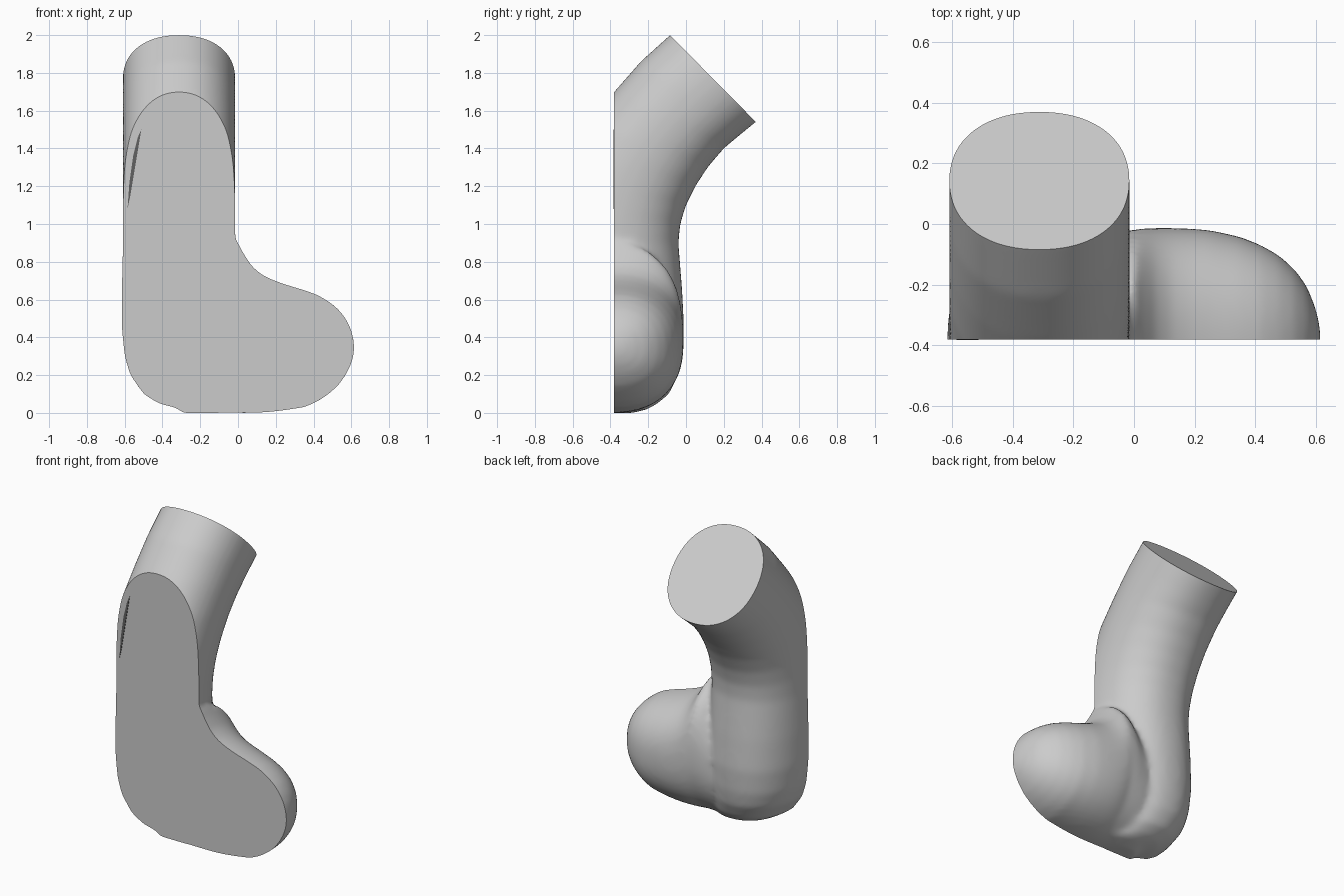
import bpy, bmesh
from math import cos, sin, tau
from mathutils import Vector

if "Cube" in bpy.data.objects:
    bpy.data.objects.remove(bpy.data.objects["Cube"])

CUT_Y = -0.38
X_AXIS, Y_AXIS = Vector((1, 0, 0)), Vector((0, 1, 0))


def material(name, value):
    mat = bpy.data.materials.new(name)
    mat.use_nodes = True
    colour = (value, value, value, 1)
    mat.diffuse_color = colour
    mat.node_tree.nodes["Principled BSDF"].inputs["Base Color"].default_value = colour
    return mat


def power(t, n):
    return (1 if t >= 0 else -1) * abs(t) ** (2 / n)


def ring(bm, centre, u, v, n, count=64):
    """Rounded oval spanned by the half-axes u and v."""
    return [bm.verts.new(centre + u * power(cos(tau * i / count), n)
                         + v * power(sin(tau * i / count), n)) for i in range(count)]


def loft(bm, rings):
    for a, b in zip(rings, rings[1:]):
        for i in range(len(a)):
            j = (i + 1) % len(a)
            bm.faces.new((a[i], a[j], b[j], b[i]))
    bm.faces.new(rings[0][::-1])
    bm.faces.new(rings[-1])


bm = bmesh.new()

# Heel and ankle: height, depth, centre x, half width
heel = [(0, .10, -.2, .1), (.02, .18, -.15, .15), (.05, .23, -.22, .2),
        (.1, .29, -.26, .24), (.2, .34, -.295, .275), (.3, .36, -.305, .295),
        (.45, .37, -.31, .305), (.65, .36, -.313, .302)]
rings = [ring(bm, Vector((cx, CUT_Y, z)), X_AXIS * rx, Y_AXIS * d, 2.2)
         for z, d, cx, rx in heel]

# Bent leg: back y, z and front y, z of each tilted ring
bend = [(-.04, .9, -.72, .9), (-.03, 1.0, -.71, 1.05), (0, 1.1, -.68, 1.2),
        (.05, 1.2, -.62, 1.36), (.115, 1.3, -.52, 1.53), (.2, 1.4, -.38, 1.7),
        (.29, 1.475, -.24, 1.86), (.37, 1.54, -.085, 2.0), (.46, 1.62, .02, 2.09)]
for by, bz, fy, fz in bend:
    back, front = Vector((-.312, by, bz)), Vector((-.312, fy, fz))
    rings.append(ring(bm, (back + front) / 2, X_AXIS * .297, (back - front) / 2, 2.2))
loft(bm, rings)

# Foot: x, bottom, top, half depth
foot = [(-.3, .06, .66, .3), (-.12, .005, .78, .34), (-.05, 0, .88, .355),
        (0, 0, .9, .36), (.025, 0, .85, .365), (.07, 0, .78, .367),
        (.12, .002, .735, .367), (.18, .006, .705, .365), (.25, .015, .68, .36),
        (.35, .03, .65, .338), (.42, .06, .625, .31), (.48, .1, .59, .275),
        (.53, .145, .55, .23), (.57, .2, .5, .175), (.6, .26, .44, .1),
        (.615, .32, .37, .03)]
loft(bm, [ring(bm, Vector((x, CUT_Y, (lo + hi) / 2)), Y_AXIS * d,
               Vector((0, 0, (hi - lo) / 2)), 2.3) for x, lo, hi, d in foot])
bmesh.ops.recalc_face_normals(bm, faces=bm.faces[:])

mesh = bpy.data.meshes.new("leg_and_foot")
bm.to_mesh(mesh)
bm.free()
leg = bpy.data.objects.new("leg_and_foot", mesh)
bpy.context.collection.objects.link(leg)

# Fuse leg and foot into one soft skin
remesh = leg.modifiers.new("fuse", 'REMESH')
remesh.mode = 'VOXEL'
remesh.voxel_size = .016
soften = leg.modifiers.new("soften", 'SMOOTH')
soften.factor = .5
soften.iterations = 14
bpy.context.view_layer.update()
fused = bpy.data.meshes.new_from_object(
    leg.evaluated_get(bpy.context.evaluated_depsgraph_get()))
leg.modifiers.clear()
leg.data = fused

# Slice the front and the top of the leg flat, closing each cut
bm = bmesh.new()
bm.from_mesh(fused)
for point, normal in ((Vector((0, CUT_Y, 0)), -Y_AXIS),
                      (Vector((0, -.085, 2)), Vector((0, .46, .455)).normalized())):
    cut = bmesh.ops.bisect_plane(bm, geom=bm.verts[:] + bm.edges[:] + bm.faces[:],
                                 dist=1e-5, plane_co=point, plane_no=normal,
                                 clear_outer=True)
    edges = [e for e in cut["geom_cut"] if isinstance(e, bmesh.types.BMEdge)]
    bmesh.ops.holes_fill(bm, edges=edges, sides=0)
bmesh.ops.recalc_face_normals(bm, faces=bm.faces[:])
bm.to_mesh(fused)
bm.free()
fused.materials.clear()
fused.materials.append(material("light_grey", .6))

bpy.ops.object.select_all(action='DESELECT')
leg.select_set(True)
bpy.context.view_layer.objects.active = leg
bpy.ops.object.shade_smooth_by_angle(angle=.6)

# Thin dark sliver on the front face
outline = [(-.585, 1.08), (-.57, 1.15), (-.512, 1.5), (-.53, 1.46),
           (-.555, 1.36), (-.575, 1.22)]
bm = bmesh.new()
face = bm.faces.new([bm.verts.new((x, CUT_Y - .003, z)) for x, z in outline])
side = bmesh.ops.extrude_face_region(bm, geom=[face])
bmesh.ops.translate(bm, vec=(0, .004, 0),
                    verts=[v for v in side["geom"] if isinstance(v, bmesh.types.BMVert)])
bmesh.ops.recalc_face_normals(bm, faces=bm.faces[:])
mesh = bpy.data.meshes.new("front_sliver")
bm.to_mesh(mesh)
bm.free()
mesh.materials.append(material("dark_grey", .12))
sliver = bpy.data.objects.new("front_sliver", mesh)
bpy.context.collection.objects.link(sliver)
